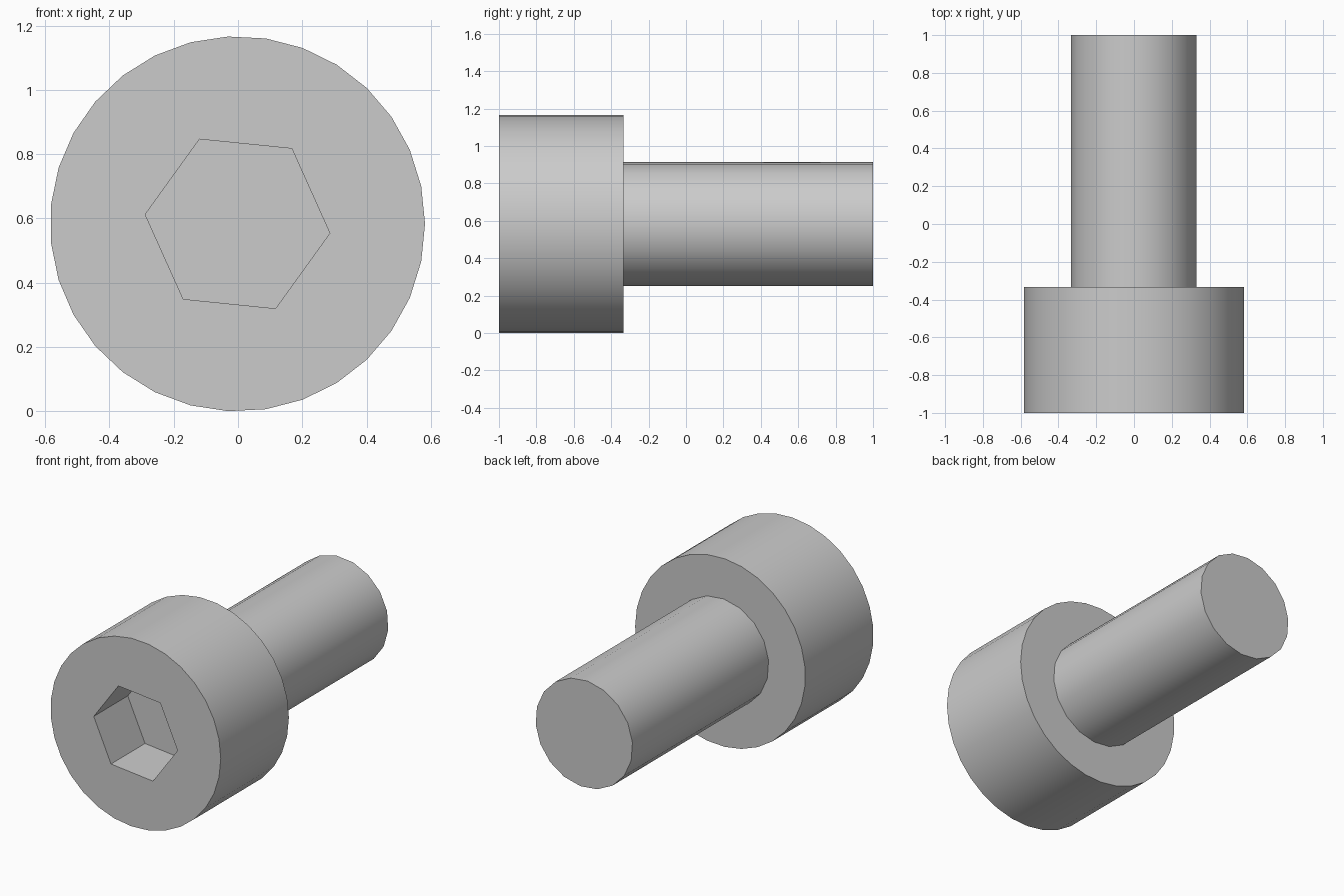
import bpy
import bmesh
from math import cos, sin, radians, pi

if "Cube" in bpy.data.objects:
    bpy.data.objects.remove(bpy.data.objects["Cube"], do_unlink=True)

CX, CZ = -0.0015, 0.583      # axis of the bolt, running along y
TURN = radians(174.2)        # direction of the first corner of every prism

steel = bpy.data.materials.new("grey_steel")
steel.use_nodes = True
GREY = (0.6, 0.6, 0.6, 1)
steel.diffuse_color = GREY
steel.node_tree.nodes["Principled BSDF"].inputs["Base Color"].default_value = GREY


def prism(name, sides, radius, y0, y1):
    """Closed prism along y."""
    bm = bmesh.new()
    ring = [bm.verts.new((CX + radius * cos(TURN + 2 * pi * i / sides), y0,
                          CZ + radius * sin(TURN + 2 * pi * i / sides)))
            for i in range(sides)]
    front = bm.faces.new(ring)
    back = bmesh.ops.extrude_face_region(bm, geom=[front], use_keep_orig=True)
    moved = [v for v in back["geom"] if isinstance(v, bmesh.types.BMVert)]
    bmesh.ops.translate(bm, verts=moved, vec=(0, y1 - y0, 0))
    bmesh.ops.recalc_face_normals(bm, faces=bm.faces)
    mesh = bpy.data.meshes.new(name)
    bm.to_mesh(mesh)
    bm.free()
    mesh.materials.append(steel)
    obj = bpy.data.objects.new(name, mesh)
    bpy.context.collection.objects.link(obj)
    return obj


# Cylindrical head and shaft
head = prism("head", 31, 0.5835, -1, -0.333)
shaft = prism("shaft", 18, 0.333, -0.333, 1)

# Hexagonal socket cut halfway into the head
cutter = prism("socket_cutter", 6, 0.2887, -1.1, -0.667)
cut = head.modifiers.new("socket", "BOOLEAN")
cut.operation = "DIFFERENCE"
cut.solver = "EXACT"
cut.object = cutter
bpy.context.view_layer.objects.active = head
bpy.ops.object.modifier_apply(modifier=cut.name)
bpy.data.objects.remove(cutter, do_unlink=True)

# Smooth round sides with crisp rims
for obj in (head, shaft):
    bpy.ops.object.select_all(action="DESELECT")
    obj.select_set(True)
    bpy.context.view_layer.objects.active = obj
    bpy.ops.object.shade_smooth_by_angle(angle=radians(30))
